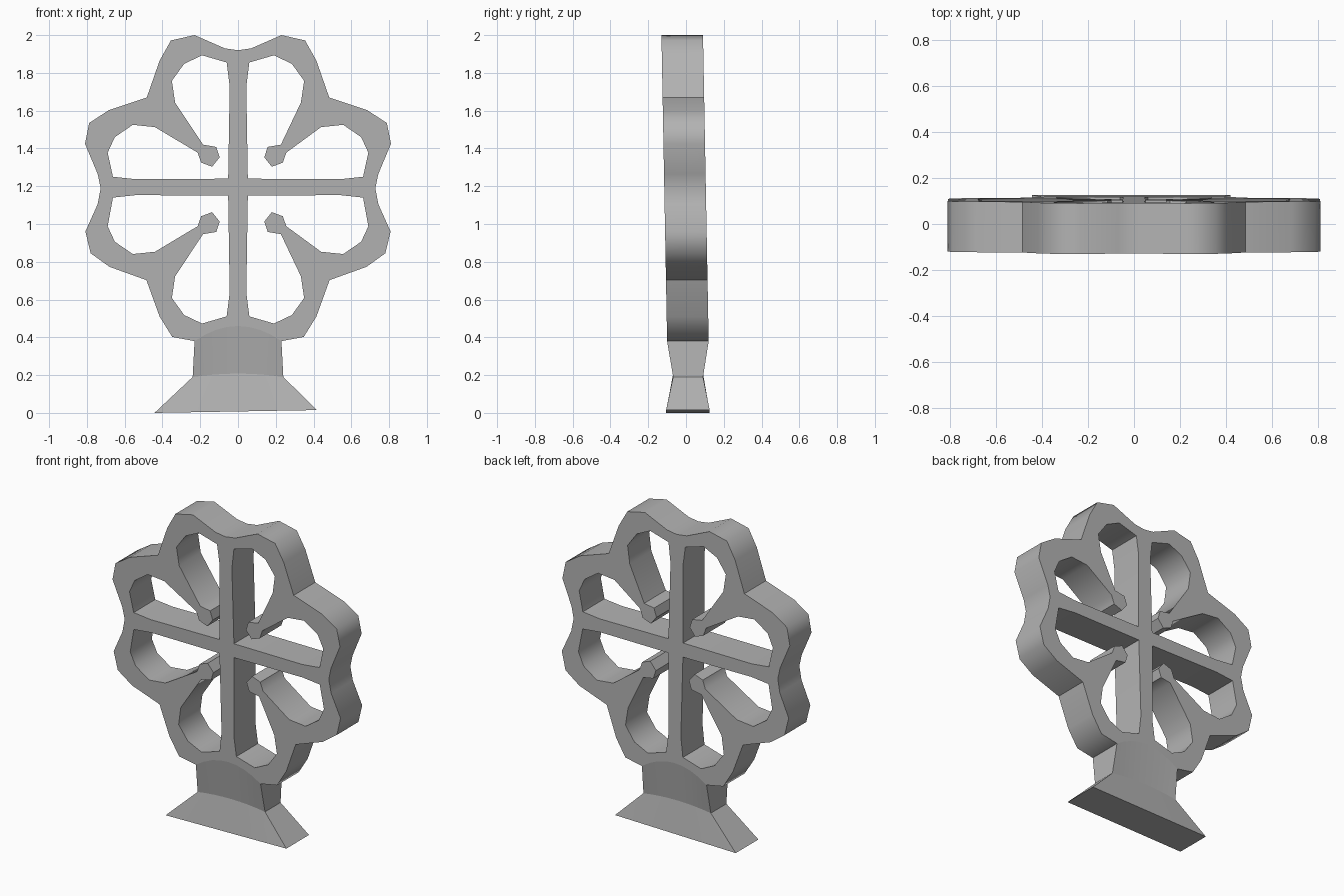
import bpy, bmesh

if "Cube" in bpy.data.objects:
    bpy.data.objects.remove(bpy.data.objects["Cube"])

MID = 1.195      # height of the wheel hub
N = 8            # segments across the arched joint with the stand

grey = bpy.data.materials.new("dark_grey")
grey.diffuse_color = (0.45, 0.45, 0.45, 1)
grey.use_nodes = True
grey.node_tree.nodes["Principled BSDF"].inputs["Base Color"].default_value = grey.diffuse_color


def lean(z):     # the wheel leans slightly towards the front at the top
    return 0.01 - 0.03 * (z - 0.38) / 1.62


def arch(i):     # arched seam between wheel and stand, i = 0..N from right to left
    t = 1 - 2 * i / N
    return (0.23 * t, 0.38 + 0.08 * (1 - t * t))


def finish(bm, name, angle):
    bmesh.ops.recalc_face_normals(bm, faces=bm.faces[:])
    mesh = bpy.data.meshes.new(name)
    bm.to_mesh(mesh)
    bm.free()
    mesh.materials.append(grey)
    ob = bpy.data.objects.new(name, mesh)
    bpy.context.collection.objects.link(ob)
    bpy.ops.object.select_all(action='DESELECT')
    ob.select_set(True)
    bpy.context.view_layer.objects.active = ob
    bpy.ops.object.shade_smooth_by_angle(angle=angle)


# Scalloped rim, right half from top to bottom
rim = [(0.07, 1.93), (0.23, 2.0), (0.355, 1.972), (0.415, 1.865), (0.483, 1.67),
       (0.685, 1.602), (0.788, 1.535), (0.81, 1.425), (0.743, 1.265), (0.727, 1.19),
       (0.743, 1.105), (0.808, 0.96), (0.78, 0.845), (0.68, 0.773), (0.485, 0.703),
       (0.415, 0.51), (0.348, 0.402)]
seam = [arch(i) for i in range(N + 1)]
outer = [(0, 1.92)] + rim + seam + [(-x, z) for x, z in reversed(rim)]
seam_start = 1 + len(rim)

# One quadrant opening (two petals joined around a knobbed tongue), relative to the hub
petal_a = [(0.06, 0.672), (0.19, 0.71), (0.285, 0.665), (0.35, 0.575), (0.333, 0.46)]
knob = [(0.185, 0.237), (0.115, 0.225), (0.097, 0.17), (0.137, 0.12), (0.195, 0.142),
        (0.214, 0.195)]
petal_b = [(0.44, 0.33), (0.557, 0.342), (0.652, 0.277), (0.69, 0.195), (0.662, 0.055),
           (0.54, 0.042), (0.052, 0.045), (0.044, 0.545)]


def opening(sx, sz):
    shift = 0.042 if sx > 0 else 0.0
    drop = 0.012      # the openings sit a little lower away from the cross bar
    pts = petal_a + [(x + shift, z) for x, z in knob] + petal_b
    return [(sx * x, MID + sz * z - (drop if z > 0.1 else 0)) for x, z in pts]


# Wheel
bm = bmesh.new()
loops = [outer] + [opening(sx, sz) for sx in (1, -1) for sz in (1, -1)]
edges = {-1: [], 1: []}
sides = []
for k, loop in enumerate(loops):
    ring = {s: [bm.verts.new((x, lean(z) + s * 0.11, z)) for x, z in loop] for s in (-1, 1)}
    n = len(loop)
    for i in range(n):
        j = (i + 1) % n
        for s in (-1, 1):
            edges[s].append(bm.edges.new((ring[s][i], ring[s][j])))
        if k or not seam_start <= i < seam_start + N:      # seam stays open
            sides.append((ring[-1][i], ring[-1][j], ring[1][j], ring[1][i]))
for s in (-1, 1):
    bmesh.ops.triangle_fill(bm, use_beauty=True, use_dissolve=False,
                            edges=edges[s], normal=(0, s, 0))
for quad in sides:
    bm.faces.new(quad)
finish(bm, "petal_wheel", 0.86)

# Stand: flared foot, narrow waist, arched top meeting the wheel
bm = bmesh.new()
cols = []
for i in range(N + 1):
    t = 1 - 2 * i / N
    xt, zt = arch(i)
    xb, zb = -0.012 + 0.43 * t, 0.0075 + 0.0075 * t
    zw = 0.19 + 0.018 * (1 - t * t)
    rows = [(xb, -0.105, 0.125, zb), (0.24 * t, -0.068, 0.09, zw),
            (xt, lean(zt) - 0.11, lean(zt) + 0.11, zt)]
    cols.append([(bm.verts.new((x, f, z)), bm.verts.new((x, b, z))) for x, f, b, z in rows])
for c, d in zip(cols, cols[1:]):
    for r in (0, 1):
        for s in (0, 1):
            bm.faces.new((c[r][s], d[r][s], d[r + 1][s], c[r + 1][s]))
    bm.faces.new((c[0][0], c[0][1], d[0][1], d[0][0]))
for c in (cols[0], cols[-1]):
    for r in (0, 1):
        bm.faces.new((c[r][0], c[r][1], c[r + 1][1], c[r + 1][0]))
finish(bm, "flared_stand", 0.25)
